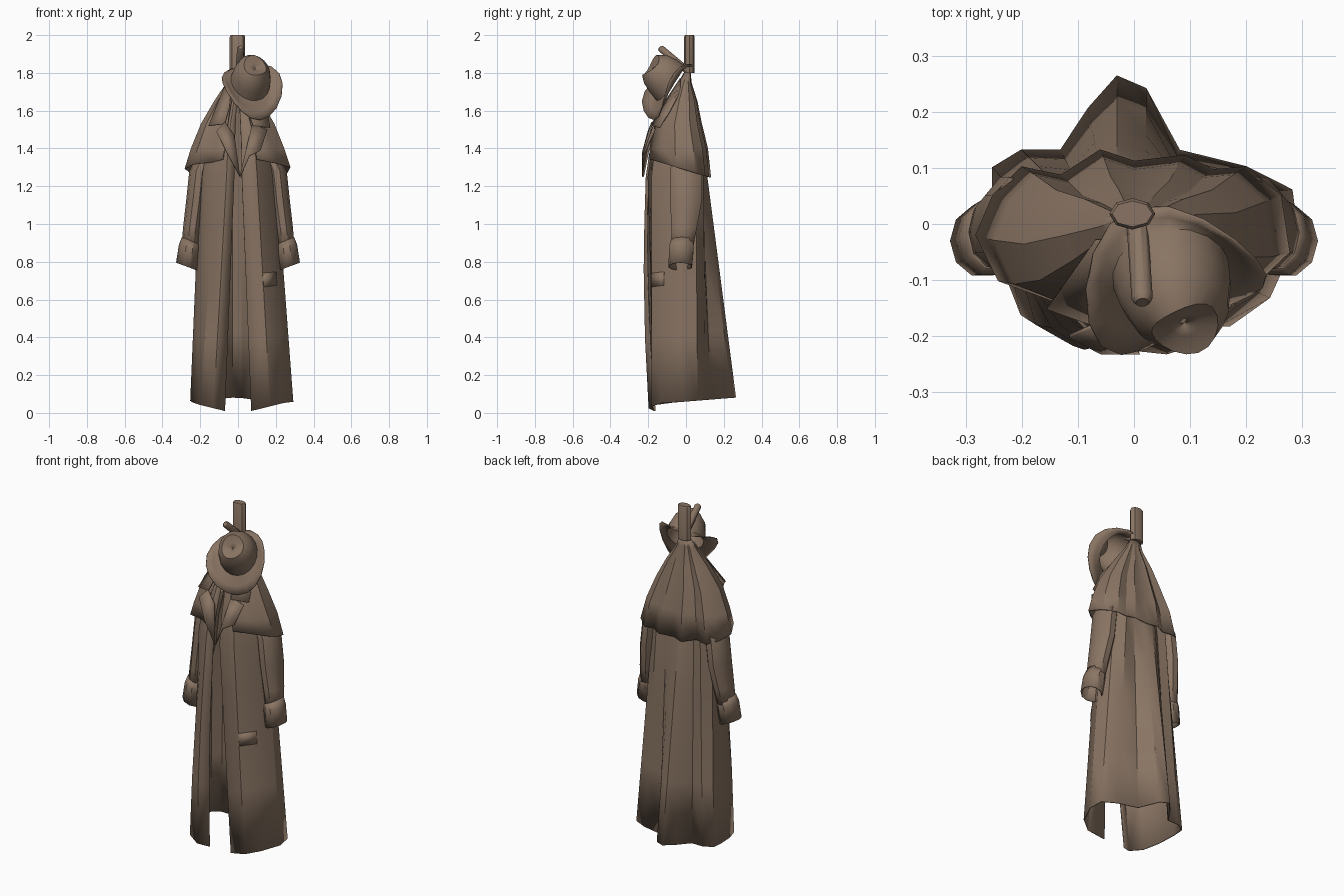
import bpy, bmesh, math
from mathutils import Vector, Matrix

if "Cube" in bpy.data.objects:
    bpy.data.objects.remove(bpy.data.objects["Cube"])

brown = bpy.data.materials.new("worn brown")
brown.use_nodes = True
COLOR = (0.25, 0.175, 0.125, 1)
brown.diffuse_color = COLOR
bsdf = next(n for n in brown.node_tree.nodes if n.type == 'BSDF_PRINCIPLED')
bsdf.inputs["Base Color"].default_value = COLOR


def finish(name, bm, thickness=0.0, angle=35):
    mesh = bpy.data.meshes.new(name)
    bmesh.ops.recalc_face_normals(bm, faces=bm.faces)
    bm.to_mesh(mesh)
    bm.free()
    mesh.materials.append(brown)
    obj = bpy.data.objects.new(name, mesh)
    bpy.context.collection.objects.link(obj)
    bpy.ops.object.select_all(action='DESELECT')
    obj.select_set(True)
    bpy.context.view_layer.objects.active = obj
    bpy.ops.object.shade_smooth_by_angle(angle=math.radians(angle))
    if thickness:
        mod = obj.modifiers.new("cloth thickness", 'SOLIDIFY')
        mod.thickness = thickness
        mod.offset = 0
    return obj


def loft(name, rows, closed=False, caps=False, thickness=0.0, angle=35):
    """Skin a list of equal-length point rows."""
    bm = bmesh.new()
    grid = [[bm.verts.new(p) for p in row] for row in rows]
    count = len(grid[0])
    for a, b in zip(grid, grid[1:]):
        for i in range(count if closed else count - 1):
            j = (i + 1) % count
            bm.faces.new((a[i], a[j], b[j], b[i]))
    if caps:
        bm.faces.new(grid[0])
        bm.faces.new(grid[-1])
    return finish(name, bm, thickness, angle)


def plate(name, points):
    bm = bmesh.new()
    bm.faces.new([bm.verts.new(p) for p in points])
    bmesh.ops.triangulate(bm, faces=bm.faces)
    return finish(name, bm, 0.006)


def ring(x, y, z, rx, ry, tilt=0.0, sides=10):
    pts = []
    for k in range(sides):
        a = math.tau * k / sides
        pts.append((x + rx * math.cos(a), y + ry * math.sin(a), z + tilt * math.cos(a)))
    return pts


# Coat body: pleated hem blended into the chest section, then drawn to the neck
hem = [(-.07, -.165), (-.13, -.195), (-.2, -.16), (-.235, -.07), (-.25, .04), (-.25, .1),
       (-.2, .13), (-.13, .13), (-.08, .205), (-.03, .262), (.02, .24), (.08, .13),
       (.2, .1), (.28, .06), (.29, -.02), (.24, -.13), (.17, -.18), (.07, -.165)]
chest = [(-.02, -.2), (-.06, -.21), (-.11, -.17), (-.17, -.12), (-.2, -.05), (-.19, .03),
         (-.15, .08), (-.1, .07), (-.06, .1), (-.03, .11), (.02, .1), (.07, .08),
         (.13, .09), (.18, .05), (.2, -.02), (.17, -.1), (.1, -.18), (.02, -.2)]
CHEST_Z = 1.25


def coat_point(i, t):
    h, c = Vector(hem[i]), Vector(chest[i])
    p = h.lerp(c, t)
    if i in (0, 1, 2):                   # the right front panel bellies slightly
        p.y -= .018 * math.sin(math.pi * t)
    low = .01 + .25 * (abs(h.x) - .07) if h.y < -.1 else .06 + .08 * h.y
    return Vector((p.x, p.y, low + (CHEST_Z - low) * t))


rows = [[coat_point(i, t) for i in range(len(hem))] for t in (0, .3, .6, .8, 1)]
for z, sx, sy in ((1.42, .88, .88), (1.54, .62, .7), (1.66, .32, .42), (1.76, .13, .13)):
    rows.append([(x * sx, y * sy if y < 0 else y * sy * .8, z) for x, y in chest])
loft("coat_body", rows, thickness=0.006, angle=30)

# Shoulder cape: scalloped hem running up into the yoke
cape = [(-.08, -.19), (-.13, -.14), (-.24, -.1), (-.28, -.02), (-.25, .05), (-.2, .1),
        (-.13, .085), (-.06, .13), (0, .11), (.09, .12), (.14, .095), (.2, .1),
        (.26, .05), (.275, -.05), (.2, -.12), (.1, -.19)]
rows = [[(x, y, 1.285 - .3 * y) for x, y in cape]]
for z, sx, sy, cy in ((1.4, .88, .95, -.01), (1.53, .69, .78, -.02),
                      (1.65, .44, .52, -.01), (1.75, .2, .2, 0), (1.8, .12, .1, .01)):
    rows.append([(x * sx, y * sy + cy, z) for x, y in cape])
loft("shoulder_cape", rows, thickness=0.006, angle=30)

# Sleeves and turned-back cuffs
for side, label in ((1, "left"), (-1, "right")):
    path = ((.135, -.01, 1.45, .035, .05), (.205, 0, 1.28, .05, .085), (.222, 0, 1.12, .05, .085),
            (.24, -.01, .98, .048, .068), (.255, -.02, .86, .042, .055))
    loft(label + "_sleeve", [ring(side * x, y, z, rx, ry) for x, y, z, rx, ry in path],
         closed=True, thickness=0.006)
    cuff = ((.25, -.02, .91, .044, .06), (.258, -.025, .87, .052, .066),
            (.272, -.03, .775, .053, .062))
    loft(label + "_cuff", [ring(side * x, y, z, rx, ry, side * .02) for x, y, z, rx, ry in cuff],
         closed=True, thickness=0.006)

# Lapels and collar flaps
plate("right_lapel", [(.01, -.23, 1.25), (-.06, -.23, 1.38), (-.115, -.2, 1.49),
                      (-.07, -.18, 1.54), (-.02, -.19, 1.47)])
plate("left_lapel", [(.01, -.225, 1.25), (.06, -.23, 1.36), (.12, -.21, 1.39),
                     (.155, -.165, 1.5), (.075, -.17, 1.53)])
plate("right_collar", [(-.155, -.15, 1.52), (-.07, -.18, 1.53), (-.045, -.13, 1.62),
                       (-.03, -.03, 1.77), (-.07, -.03, 1.73)])
plate("left_collar", [(.17, -.14, 1.51), (.08, -.18, 1.52), (.045, -.13, 1.62),
                      (.03, -.03, 1.77), (.08, -.03, 1.7), (.155, -.09, 1.59)])

# Pocket flap lying on the left front panel
flap = []
for i, t in ((16, .58), (15, .58), (15, .52), (16, .52)):
    p = coat_point(i, t)
    flap.append((p.x * 1.01, p.y * 1.02, p.z))
plate("pocket_flap", flap)

# Hat: tilted rings, each as radius, height, side curl and shift towards the upper brim
normal = Vector((.2, -.74, .6)).normalized()
place = Matrix.Translation((.07, -.105, 1.72)) @ normal.to_track_quat('Z', 'Y').to_matrix().to_4x4()
profile = ((.175, 0, .048, 0), (.145, -.005, .024, .015), (.112, 0, .005, .035),
           (.106, .05, 0, .04), (.09, .105, -.004, .042), (.064, .135, -.01, .04),
           (.03, .122, -.004, .035), (.004, .12, 0, .035))
rows = []
for radius, height, curl, shift in profile:
    row = []
    for k in range(18):
        a = math.tau * k / 18
        row.append(place @ Vector((radius * .93 * math.cos(a),
                                   radius * 1.04 * math.sin(a) + shift,
                                   height + curl * math.cos(2 * a - .6))))
    rows.append(row)
loft("hat", rows, closed=True, thickness=0.005, angle=40)

# Wall post and slanted peg
loft("hook_post", [ring(-.003, .018, z, .041, .028, sides=8) for z in (1.8, 1.99)]
     + [ring(-.003, .018, 2.0, .036, .023, sides=8)], closed=True, caps=True)
start, end = Vector((.005, .01, 1.81)), Vector((.015, -.14, 1.935))
turn = (end - start).to_track_quat('Z', 'Y')
length = (end - start).length
rows = []
for r, h in ((.019, 0), (.019, length - .01), (.012, length)):
    rows.append([start + turn @ Vector(p) for p in ring(0, 0, h, r, r, sides=10)])
loft("hook_peg", rows, closed=True, caps=True)
